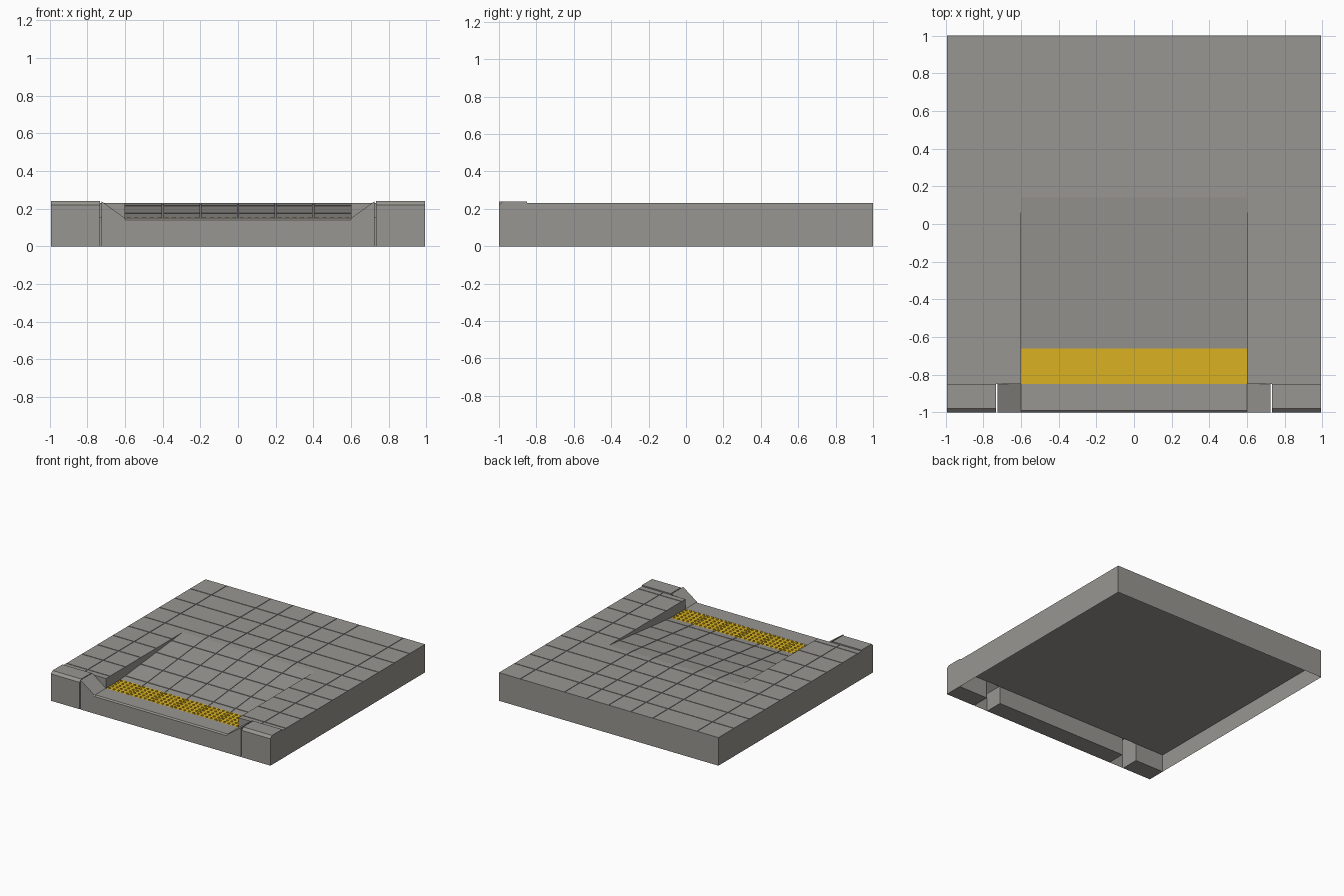
import bpy, bmesh, math
from mathutils import Vector

if "Cube" in bpy.data.objects:
    bpy.data.objects.remove(bpy.data.objects["Cube"])


def material(name, col):
    m = bpy.data.materials.new(name)
    m.diffuse_color = (*col, 1)
    m.use_nodes = True
    m.node_tree.nodes["Principled BSDF"].inputs["Base Color"].default_value = m.diffuse_color
    return m


CONCRETE = material("concrete_grey", (0.318, 0.305, 0.283))
YELLOW = material("tactile_yellow", (0.70, 0.45, 0.016))
TOP, CURB, LOW = 0.23, 0.24, 0.15     # walkway, curb and ramp foot heights
CY, FOOT = -0.85, -0.66               # back edge of the curb, foot of the slope
HX = 0.994                            # half width
RX, RY, CX = 0.6, 0.14, 0.73          # ramp half width, ramp head, curb end


def face(bm, pts, direction):
    f = bm.faces.new([bm.verts.new(p) for p in pts])
    f.normal_update()
    if f.normal.dot(Vector(direction)) < 0:
        f.normal_flip()


def finish(bm, name, mat):
    bmesh.ops.remove_doubles(bm, verts=bm.verts, dist=1e-5)
    me = bpy.data.meshes.new(name)
    bm.to_mesh(me)
    bm.free()
    me.materials.append(mat)
    ob = bpy.data.objects.new(name, me)
    bpy.context.collection.objects.link(ob)
    return ob


def steps(a, b, s=0.2):
    """Tile lines at multiples of s between a and b."""
    n0, n1 = math.ceil((a + 0.03) / s), math.floor((b - 0.03) / s)
    return [a] + [n * s for n in range(n0, n1 + 1)] + [b]


def flat(y):
    return TOP


def low(y):
    return LOW - 0.001


def ramp_z(y):
    return LOW + (TOP - LOW) * (y - FOOT) / (RY - FOOT)


def paving(name, xs, ys, height, mat=CONCRETE, gap=0.003, depth=0.004):
    """Flat tiles with upright edges above a groove floor."""
    bm = bmesh.new()
    for x0, x1 in zip(xs, xs[1:]):
        for y0, y1 in zip(ys, ys[1:]):
            # leave grooves only between tiles, not along the outer border
            a, b = x0 + gap * (x0 != xs[0]), x1 - gap * (x1 != xs[-1])
            c, d = y0 + gap * (y0 != ys[0]), y1 - gap * (y1 != ys[-1])
            quad = [(a, c), (b, c), (b, d), (a, d)]
            face(bm, [(x, y, height(y)) for x, y in quad], (0, 0, 1))
            sides = ((0, -1, 0, y0 != ys[0]), (1, 0, 0, x1 != xs[-1]),
                     (0, 1, 0, y1 != ys[-1]), (-1, 0, 0, x0 != xs[0]))
            for i, s in enumerate(sides):
                if s[3]:
                    p, q = quad[i], quad[(i + 1) % 4]
                    face(bm, [(*p, height(p[1])), (*q, height(q[1])),
                              (*q, height(q[1]) - depth), (*p, height(p[1]) - depth)], s[:3])
    face(bm, [(x, y, height(y) - depth) for x, y in
              ((xs[0], ys[0]), (xs[-1], ys[0]), (xs[-1], ys[-1]), (xs[0], ys[-1]))], (0, 0, 1))
    return finish(bm, name, mat)


# paved walkway around the ramp
ramp_xs = steps(-RX, RX)
paving("walkway_left", steps(-HX, -RX), steps(CY, 1), flat)
paving("walkway_right", steps(RX, HX), steps(CY, 1), flat)
paving("walkway_back", ramp_xs, steps(RY, 1), flat)

# sloping ramp and level tactile strip at its foot
paving("ramp", ramp_xs, steps(FOOT, RY), ramp_z)
paving("tactile_strip", ramp_xs, [CY, FOOT], low, YELLOW, 0.0015, 0.002)

# tactile bumps: low six-sided studs
bm = bmesh.new()
for i in range(30):
    for j in range(5):
        cx, cy = -0.58 + 0.04 * i, CY + 0.019 + 0.038 * j
        rings = [[(cx + 0.010 * math.cos(a * math.pi / 3), cy + 0.010 * math.sin(a * math.pi / 3), z)
                  for a in range(6)] for z in (LOW - 0.001, LOW + 0.004)]
        face(bm, rings[1], (0, 0, 1))
        for a in range(6):
            b = (a + 1) % 6
            t = (a + 0.5) * math.pi / 3
            face(bm, [rings[0][a], rings[0][b], rings[1][b], rings[1][a]], (math.cos(t), math.sin(t), 0))
finish(bm, "tactile_bumps", YELLOW)

# outer walls, the ramp's side walls and the level underside
bm = bmesh.new()
face(bm, [(-HX, 1, 0), (HX, 1, 0), (HX, 1, TOP), (-HX, 1, TOP)], (0, 1, 0))
for s in (-1, 1):
    face(bm, [(s * HX, CY, 0), (s * HX, 1, 0), (s * HX, 1, TOP), (s * HX, CY, TOP)], (s, 0, 0))
    face(bm, [(s * RX, CY, LOW), (s * RX, FOOT, LOW), (s * RX, RY, TOP), (s * RX, CY, TOP)], (-s, 0, 0))
finish(bm, "walls", CONCRETE)
bm = bmesh.new()
UZ = LOW - 0.006
face(bm, [(-HX, CY, UZ), (HX, CY, UZ), (HX, 1, UZ), (-HX, 1, UZ)], (0, 0, -1))
finish(bm, "underside", CONCRETE)


def curb(name, x0, x1, z, bevel):
    """Curb stone with a bevelled front edge."""
    bm = bmesh.new()
    a, b = [[(x, -1, 0), (x, -1, z - bevel), (x, -1 + bevel, z), (x, CY, z), (x, CY, 0)] for x in (x0, x1)]
    face(bm, a, (-1, 0, 0))
    face(bm, b, (1, 0, 0))
    for i, d in enumerate(((0, -1, 0), (0, -1, 1), (0, 0, 1), (0, 1, 0), (0, 0, -1))):
        j = (i + 1) % 5
        face(bm, [a[i], a[j], b[j], b[i]], d)
    finish(bm, name, CONCRETE)


# curb stones
curb("curb_left", -HX, -CX - 0.003, CURB, 0.02)
curb("curb_right", CX + 0.003, HX, CURB, 0.02)
curb("curb_dropped", -RX, RX, LOW, 0.01)

# sloping curb pieces, with a narrow joint beside the high curb
bm = bmesh.new()
for s in (-1, 1):
    o, i = s * (CX - 0.004), s * RX
    face(bm, [(o, -1, 0), (i, -1, 0), (i, -1, LOW), (o, -1, CURB)], (0, -1, 0))
    face(bm, [(o, -1, CURB), (i, -1, LOW), (i, CY, LOW), (o, CY, CURB)], (0, 0, 1))
    face(bm, [(o, -1, 0), (o, CY, 0), (o, CY, CURB), (o, -1, CURB)], (s, 0, 0))
    face(bm, [(s * (CX + 0.003), CY, TOP), (i, CY, TOP), (i, CY, LOW), (s * (CX + 0.003), CY, LOW)], (0, -1, 0))
finish(bm, "curb_transitions", CONCRETE)
